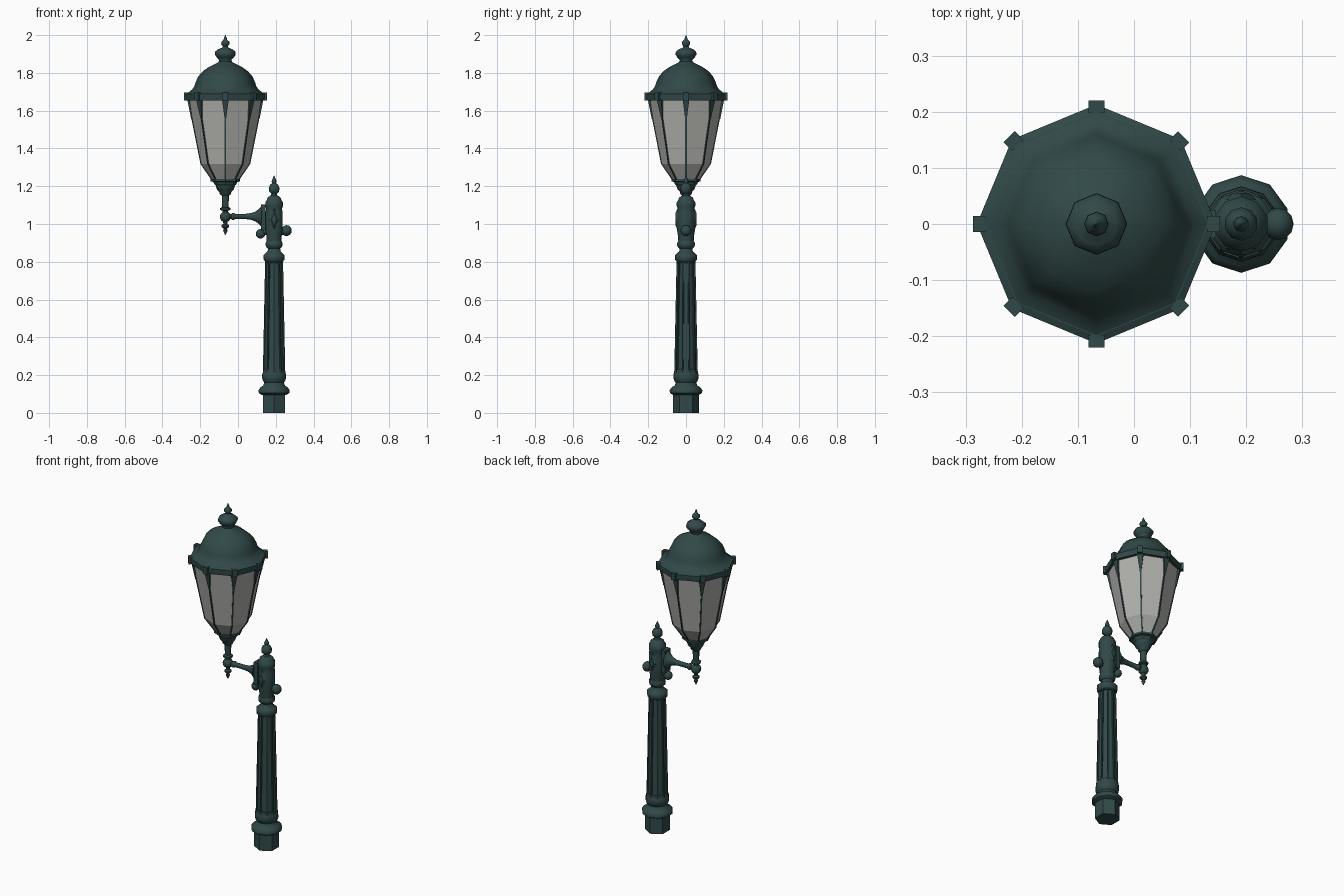
import bpy, bmesh, math
from mathutils import Vector, Matrix

if "Cube" in bpy.data.objects:
    bpy.data.objects.remove(bpy.data.objects["Cube"])

LX, PX = -0.067, 0.191          # lantern axis and post axis


def material(name, col):
    m = bpy.data.materials.new(name)
    m.diffuse_color = (*col, 1)
    m.use_nodes = True
    m.node_tree.nodes["Principled BSDF"].inputs["Base Color"].default_value = m.diffuse_color
    return m


GREEN = material("dark green iron", (0.030, 0.066, 0.064))
GLASS = material("frosted grey glass", (0.44, 0.44, 0.42))


def finish(name, bm, mat, angle):
    bmesh.ops.recalc_face_normals(bm, faces=bm.faces)
    me = bpy.data.meshes.new(name)
    bm.to_mesh(me)
    bm.free()
    me.materials.append(mat)
    for p in me.polygons:
        p.use_smooth = angle > 0
    if angle > 0:
        me.set_sharp_from_angle(angle=math.radians(angle))
    ob = bpy.data.objects.new(name, me)
    bpy.context.collection.objects.link(ob)
    return ob


def lathe_bm(prof, n, phase=0.0):
    """Closed turned shape from (radius, height) points."""
    bm = bmesh.new()
    rings = []
    for r, z in prof:
        rings.append([bm.verts.new((r * math.cos(phase + i * math.tau / n),
                                    r * math.sin(phase + i * math.tau / n), z)) for i in range(n)])
    for a, b in zip(rings, rings[1:]):
        for i in range(n):
            j = (i + 1) % n
            bm.faces.new((a[i], a[j], b[j], b[i]))
    bm.faces.new(rings[0][::-1])
    bm.faces.new(rings[-1])
    return bm


def lathe(name, x, prof, n, mat=GREEN, angle=50, phase=0.0):
    bm = lathe_bm(prof, n, phase)
    bmesh.ops.translate(bm, verts=bm.verts, vec=(x, 0, 0))
    return finish(name, bm, mat, angle)


def ball(name, loc, r, scale=(1, 1, 1)):
    bm = bmesh.new()
    bmesh.ops.create_uvsphere(bm, u_segments=12, v_segments=8, radius=r)
    bmesh.ops.scale(bm, verts=bm.verts, vec=scale)
    bmesh.ops.translate(bm, verts=bm.verts, vec=loc)
    return finish(name, bm, GREEN, 60)


def ribs(name, rows, depth):
    """Eight tapered bars on the lantern corners; rows = (radius, z, half width)."""
    bm = bmesh.new()
    for k in range(8):
        rot = Matrix.Rotation(k * math.pi / 4, 3, 'Z')
        rings = []
        for r, z, w in rows:
            pts = [(r - 0.01, -w), (r + depth, -w), (r + depth, w), (r - 0.01, w)]
            rings.append([bm.verts.new(rot @ Vector((a, b, z)) + Vector((LX, 0, 0))) for a, b in pts])
        for a, b in zip(rings, rings[1:]):
            for i in range(4):
                j = (i + 1) % 4
                bm.faces.new((a[i], a[j], b[j], b[i]))
        bm.faces.new(rings[0])
        bm.faces.new(rings[-1])
    return finish(name, bm, GREEN, 30)


Y10 = math.pi / 2   # puts a corner on the y axis

# --- post ---
lathe("post_foot", PX, [(0.068, 0), (0.068, 0.11)], 6, angle=30, phase=Y10)
lathe("post_base_collar", PX,
      [(0.068, 0.095), (0.085, 0.105), (0.087, 0.12), (0.076, 0.135), (0.06, 0.145), (0.055, 0.16),
       (0.062, 0.17), (0.067, 0.185), (0.066, 0.205), (0.06, 0.22)], 10, phase=Y10)
bm = lathe_bm([(0.063, 0.21), (0.062, 0.225), (0.05, 0.80), (0.049, 0.815)], 10, Y10)
panels = [f for f in bm.faces if f.calc_area() > 0.01]
bmesh.ops.recalc_face_normals(bm, faces=bm.faces)
bmesh.ops.inset_individual(bm, faces=panels, thickness=0.006, depth=0.0)
bmesh.ops.inset_individual(bm, faces=panels, thickness=0.002, depth=-0.007)
bmesh.ops.translate(bm, verts=bm.verts, vec=(PX, 0, 0))
finish("fluted_shaft", bm, GREEN, 20)
lathe("post_top_collar", PX,
      [(0.049, 0.80), (0.058, 0.812), (0.059, 0.835), (0.048, 0.845), (0.036, 0.855), (0.034, 0.87),
       (0.045, 0.88), (0.048, 0.895), (0.042, 0.91)], 10, phase=Y10)
lathe("post_head", PX,
      [(0.040, 0.90), (0.043, 0.94), (0.048, 0.97), (0.048, 1.06), (0.044, 1.08), (0.049, 1.095),
       (0.049, 1.115), (0.042, 1.125), (0.036, 1.14), (0.022, 1.15)], 10, phase=Y10)
lathe("post_finial", PX,
      [(0.020, 1.145), (0.015, 1.16), (0.028, 1.172), (0.030, 1.19), (0.022, 1.208), (0.010, 1.217),
       (0.014, 1.225), (0.009, 1.238), (0.001, 1.257)], 10, phase=Y10)

# diamond bosses on both sides of the head
for side, label in ((-1, "front"), (1, "back")):
    bm = lathe_bm([(1, 0), (0.55, 0.012)], 4)
    bmesh.ops.scale(bm, verts=bm.verts, vec=(0.027, 0.062, 1))
    bmesh.ops.rotate(bm, verts=bm.verts, cent=(0, 0, 0), matrix=Matrix.Rotation(-side * math.pi / 2, 3, 'X'))
    bmesh.ops.translate(bm, verts=bm.verts, vec=(PX, side * 0.043, 1.025))
    finish("diamond_boss_" + label, bm, GREEN, 0)

# round knobs on the head
ball("knob_right", (0.257, 0, 0.965), 0.029, (0.95, 1, 1))
ball("knob_left", (0.119, 0, 0.948), 0.025)
for x0, label in ((0.236, "right"), (0.145, "left")):
    ball("knob_neck_" + label, (x0, 0, 0.96), 0.018, (1.2, 1, 1))

# --- bracket arm ---
bm = bmesh.new()
bmesh.ops.create_cube(bm, size=1)
bmesh.ops.scale(bm, verts=bm.verts, vec=(0.024, 0.05, 0.135))
bmesh.ops.translate(bm, verts=bm.verts, vec=(0.134, 0, 1.035))
finish("arm_plate", bm, GREEN, 30)
bm = lathe_bm([(0.014, LX), (0.013, -0.035), (0.019, -0.03), (0.019, -0.022), (0.014, -0.016),
               (0.014, 0.04), (0.018, 0.07), (0.027, 0.095), (0.042, 0.112), (0.055, 0.124)], 10)
for v in bm.verts:
    v.co = Vector((v.co.z, v.co.y * (0.7 if v.co.z > 0.06 else 1), v.co.x + 1.04))
finish("bracket_arm", bm, GREEN, 50)
ball("arm_end_ball", (LX, 0, 1.038), 0.029)
lathe("drop_finial", LX,
      [(0.002, 0.943), (0.010, 0.96), (0.012, 0.968), (0.007, 0.974), (0.020, 0.984), (0.020, 0.994),
       (0.010, 1.0), (0.014, 1.02)], 8)

# --- lantern ---
lathe("lantern_stem", LX,
      [(0.018, 1.05), (0.014, 1.07), (0.027, 1.074), (0.027, 1.084), (0.017, 1.09), (0.019, 1.15),
       (0.030, 1.158), (0.032, 1.17), (0.044, 1.182), (0.050, 1.20), (0.052, 1.208)], 8)
lathe("glass_seat", LX,
      [(0.050, 1.203), (0.060, 1.212), (0.063, 1.222), (0.078, 1.226), (0.078, 1.238), (0.068, 1.242)],
      8, angle=30)
lathe("glass_body", LX, [(0.072, 1.236), (0.129, 1.318), (0.197, 1.66)], 8, mat=GLASS, angle=20)
ribs("corner_ribs", [(0.073, 1.236, 0.004), (0.129, 1.318, 0.004), (0.197, 1.66, 0.004)], 0.003)
ribs("rib_brackets", [(0.176, 1.555, 0.004), (0.187, 1.61, 0.011), (0.197, 1.66, 0.018)], 0.005)
lathe("roof_rim", LX, [(0.190, 1.652), (0.210, 1.655), (0.213, 1.672), (0.213, 1.688), (0.200, 1.695)],
      8, angle=30)
ribs("rim_blocks", [(0.208, 1.655, 0.014), (0.208, 1.697, 0.014)], 0.012)
lathe("roof_dome", LX,
      [(0.213, 1.686), (0.195, 1.697), (0.176, 1.712), (0.164, 1.73), (0.157, 1.752), (0.143, 1.782),
       (0.120, 1.808), (0.090, 1.83), (0.060, 1.845), (0.040, 1.855), (0.030, 1.865)], 8, angle=60)
lathe("roof_finial", LX,
      [(0.036, 1.855), (0.032, 1.868), (0.046, 1.882), (0.055, 1.897), (0.054, 1.912), (0.038, 1.925),
       (0.018, 1.933), (0.013, 1.941), (0.022, 1.952), (0.021, 1.965), (0.010, 1.975), (0.007, 1.985),
       (0.001, 2.0)], 8, angle=60)
